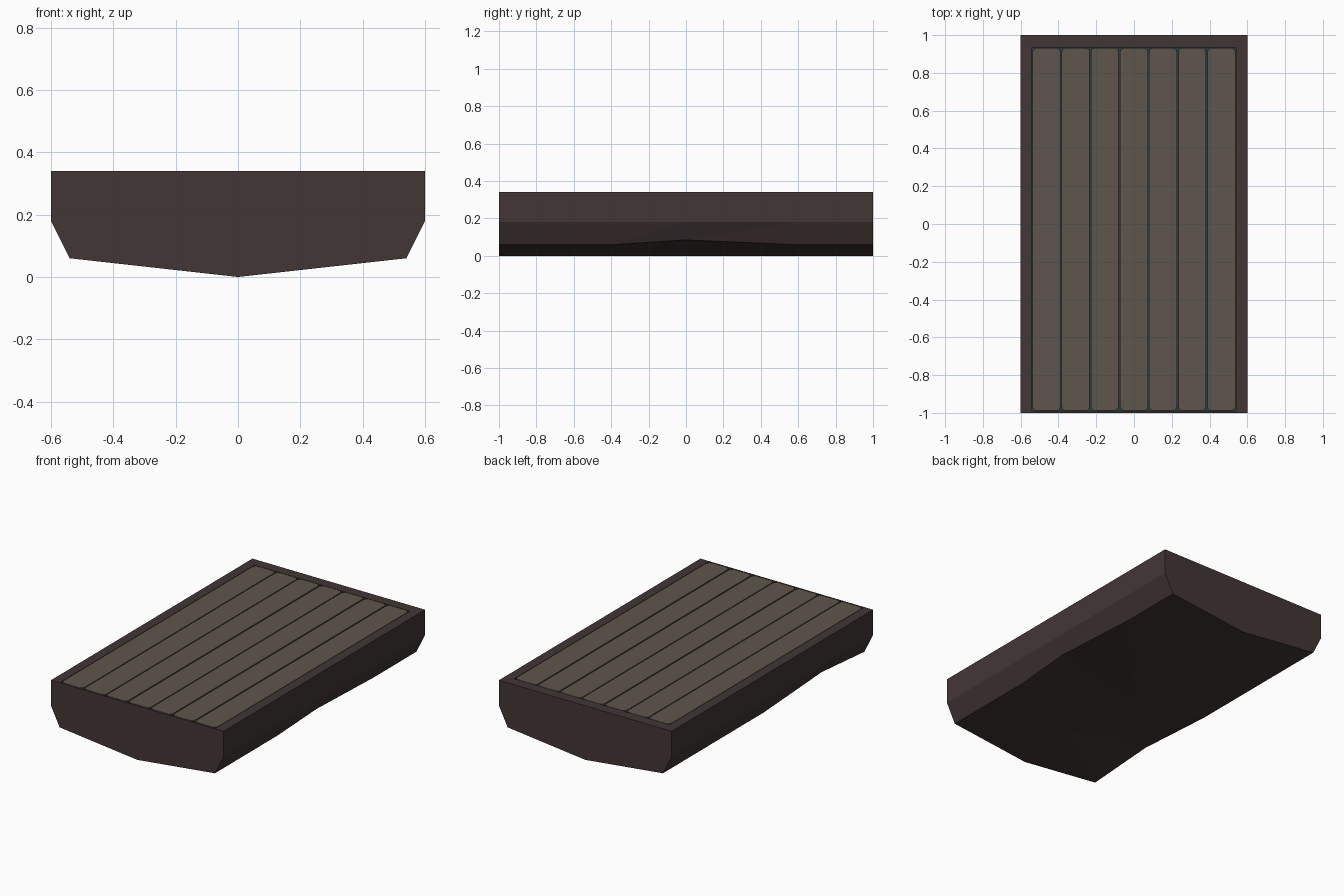
import bpy, bmesh, math

if "Cube" in bpy.data.objects:
    bpy.data.objects.remove(bpy.data.objects["Cube"])


def material(name, rgb):
    m = bpy.data.materials.new(name)
    m.diffuse_color = (*rgb, 1)
    m.use_nodes = True
    m.node_tree.nodes["Principled BSDF"].inputs["Base Color"].default_value = m.diffuse_color
    return m


DARK = material("dark_brown", (0.054, 0.037, 0.036))
PLANK = material("weathered_wood", (0.111, 0.092, 0.074))
TEAL = material("dark_teal", (0.02, 0.042, 0.042))


def finish(name, bm, mat):
    bmesh.ops.recalc_face_normals(bm, faces=bm.faces[:])
    me = bpy.data.meshes.new(name)
    bm.to_mesh(me)
    bm.free()
    ob = bpy.data.objects.new(name, me)
    bpy.context.collection.objects.link(ob)
    me.materials.append(mat)
    return ob


def prism(name, outline, z0, z1, mat):
    bm = bmesh.new()
    lo = [bm.verts.new((x, y, z0)) for x, y in outline]
    hi = [bm.verts.new((x, y, z1)) for x, y in outline]
    n = len(lo)
    bm.faces.new(lo)
    bm.faces.new(hi)
    for i in range(n):
        j = (i + 1) % n
        bm.faces.new((lo[i], lo[j], hi[j], hi[i]))
    return finish(name, bm, mat)


def rounded(x0, x1, y0, y1, r, seg=3):
    pts = []
    for cx, cy, a in ((x1 - r, y1 - r, 0), (x0 + r, y1 - r, 90),
                      (x0 + r, y0 + r, 180), (x1 - r, y0 + r, 270)):
        for k in range(seg + 1):
            t = math.radians(a + 90 * k / seg)
            pts.append((cx + r * math.cos(t), cy + r * math.sin(t)))
    return pts


# Keeled base lofted along y; entries are y, left chine raise, right chine raise
bm = bmesh.new()
rings = []
for y, l, r in ((-1, 0, 0), (-0.55, 0.045, 0), (-0.38, 0.03, 0),
                (0, 0, 0.025), (0.58, 0, 0), (1, 0, 0)):
    prof = [(-0.6, 0.34), (-0.6, 0.18), (-0.54 - l * 0.3, 0.06 + l), (0, 0),
            (0.54 + r * 0.3, 0.06 + r), (0.6, 0.18), (0.6, 0.34)]
    rings.append([bm.verts.new((x, y, z)) for x, z in prof])
for a, b in zip(rings, rings[1:]):
    for i in range(7):
        j = (i + 1) % 7
        quad = (a[i], a[j], b[j], b[i])
        if i in (1, 2, 3, 4):
            bm.faces.new((quad[0], quad[1], quad[2]))
            bm.faces.new((quad[0], quad[2], quad[3]))
        else:
            bm.faces.new(quad)
bm.faces.new(rings[0])
bm.faces.new(rings[-1])
base = finish("base", bm, DARK)

# Recess for the planks
cutter = prism("recess_cutter", [(-0.54, -0.99), (0.54, -0.99), (0.54, 0.935), (-0.54, 0.935)],
               0.29, 0.40, DARK)
mod = base.modifiers.new("recess", 'BOOLEAN')
mod.operation = 'DIFFERENCE'
mod.solver = 'EXACT'
mod.object = cutter
bpy.context.view_layer.objects.active = base
base.select_set(True)
bpy.ops.object.modifier_apply(modifier=mod.name)
bpy.data.objects.remove(cutter)

# Thin floor seen through the plank gaps
prism("recess_floor", [(-0.54, -0.99), (0.54, -0.99), (0.54, 0.935), (-0.54, 0.935)],
      0.289, 0.294, TEAL)

# Seven lengthwise planks, flush with the rim
pitch = 1.08 / 7
for i in range(7):
    x0 = -0.54 + i * pitch
    gap = 0.005 if i in (2, 4, 5) else 0.003
    prism("plank_%d" % (i + 1), rounded(x0 + 0.003, x0 + pitch - gap, -0.988, 0.932, 0.022),
          0.294, 0.34, PLANK)
